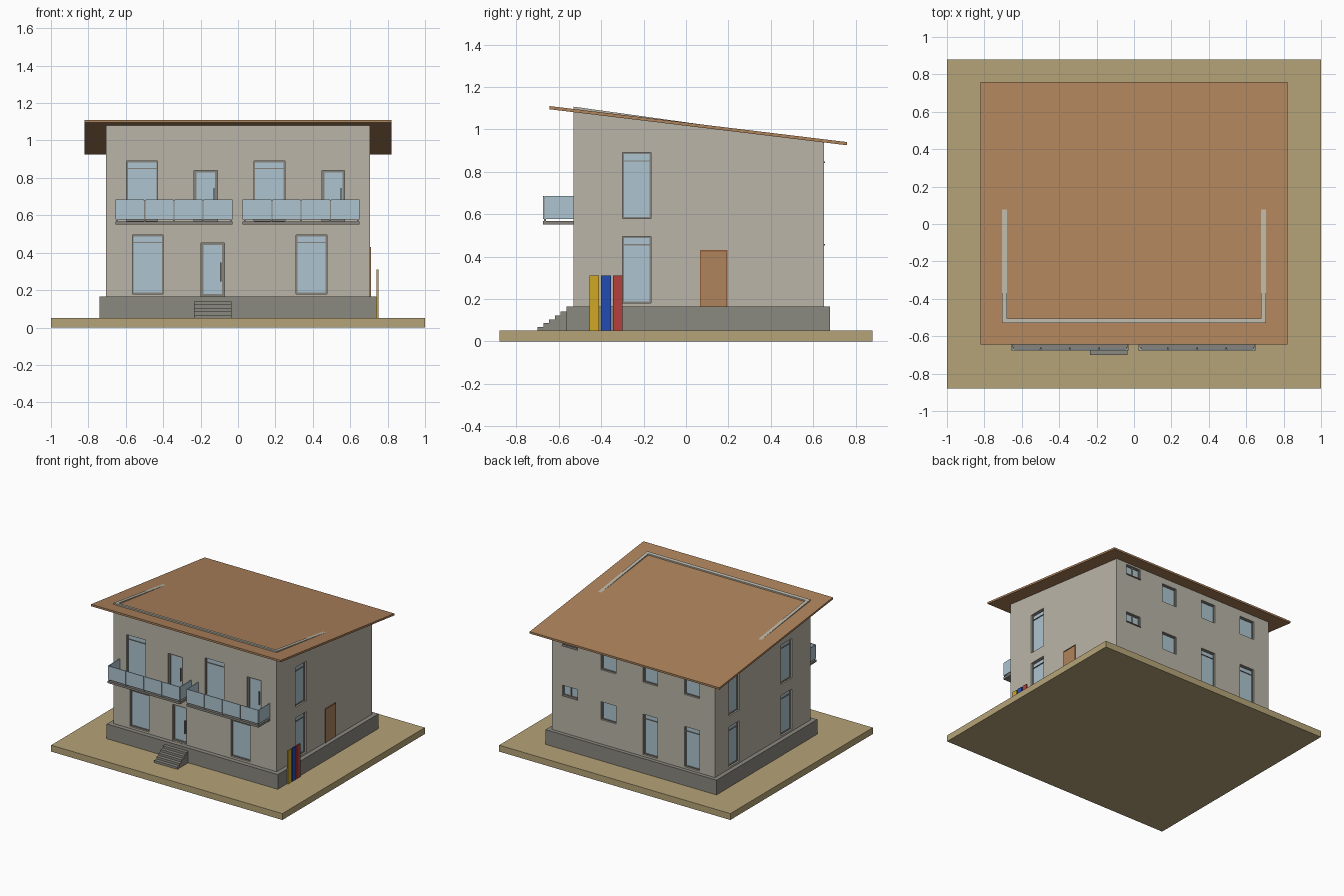
import bpy, bmesh
from mathutils import Matrix, Vector

if "Cube" in bpy.data.objects:
    bpy.data.objects.remove(bpy.data.objects["Cube"])


def mat(name, r, g, b):
    lin = [((c / 255 + 0.055) / 1.055) ** 2.4 for c in (r, g, b)]
    m = bpy.data.materials.new(name)
    m.diffuse_color = (*lin, 1)
    m.use_nodes = True
    m.node_tree.nodes["Principled BSDF"].inputs["Base Color"].default_value = m.diffuse_color
    return m


WALL = mat("warm_grey_plaster", 186, 181, 167)
PLINTH = mat("concrete_grey", 138, 136, 128)
SAND = mat("sandy_ground", 182, 164, 120)
WOOD = mat("brown_wood", 174, 131, 92)
GLASS = mat("pale_blue_glass", 174, 197, 208)
FRAME = mat("frame_grey", 135, 132, 126)
YELLOW = mat("yellow", 208, 168, 36)
BLUE = mat("blue", 35, 75, 178)
RED = mat("red", 182, 64, 60)


def finish(bm, name, material):
    me = bpy.data.meshes.new(name)
    bmesh.ops.recalc_face_normals(bm, faces=bm.faces)
    bm.to_mesh(me)
    bm.free()
    ob = bpy.data.objects.new(name, me)
    bpy.context.collection.objects.link(ob)
    if material:
        me.materials.append(material)
    return ob


def boxes(name, material, items):
    """One object from boxes given by two opposite corners."""
    bm = bmesh.new()
    for a, b in items:
        a, b = Vector(a), Vector(b)
        size = [abs(v) for v in (b - a)]
        bmesh.ops.create_cube(bm, size=1, matrix=Matrix.Translation((a + b) / 2) @ Matrix.Diagonal((*size, 1)))
    return finish(bm, name, material)


def prism(name, material, profile, x0, x1):
    """Side profile (y, z) extruded along x."""
    bm = bmesh.new()
    f = bm.faces.new([bm.verts.new((x0, y, z)) for y, z in profile])
    r = bmesh.ops.extrude_face_region(bm, geom=[f])
    for v in r["geom"]:
        if isinstance(v, bmesh.types.BMVert):
            v.co.x = x1
    return finish(bm, name, material)


def on_wall(side, u, d, z):
    """Point at u along a wall, d inwards from its face, height z."""
    return {"front": (u, -0.53 + d, z), "back": (u, 0.65 - d, z),
            "right": (0.706 - d, u, z), "left": (-0.706 + d, u, z)}[side]


def wall_box(side, u0, u1, d0, d1, z0, z1):
    return on_wall(side, u0, d0, z0), on_wall(side, u1, d1, z1)


# Ground, plinth, sloping roof
boxes("ground_slab", SAND, [((-1, -0.88, 0), (1, 0.88, 0.05))])
boxes("plinth", PLINTH, [((-0.74, -0.565, 0.05), (0.74, 0.68, 0.165))])
prism("roof", WOOD, [(-0.645, 1.095), (-0.645, 1.11), (0.76, 0.94), (0.76, 0.925)], -0.82, 0.82)

# Openings: side, u0, u1, z0, z1, kind
LOW, HIGH = (0.18, 0.495), (0.58, 0.89)
openings = []
for u0, u1 in ((-0.565, -0.40), (0.31, 0.475)):
    openings.append(("front", u0, u1, *LOW, "tall"))
for u0, u1 in ((-0.595, -0.43), (0.085, 0.25)):
    openings.append(("front", u0, u1, 0.57, 0.89, "tall"))
for u0, u1 in ((-0.235, -0.11), (0.45, 0.57)):
    openings.append(("front", u0, u1, 0.567, 0.84, "door"))
openings.append(("front", -0.197, -0.073, 0.167, 0.452, "door"))
for side, u0, u1 in (("right", -0.30, -0.165), ("left", -0.30, -0.165), ("left", 0.35, 0.48)):
    for z0, z1 in (LOW, HIGH):
        openings.append((side, u0, u1, z0, z1, "tall"))
for u0, u1, low in ((-0.57, -0.44, 0.18), (-0.21, -0.085, 0.18), (0.15, 0.28, 0.355)):
    openings.append(("back", u0, u1, low, 0.495, "tall" if low < 0.3 else "plain"))
    openings.append(("back", u0, u1, 0.745, 0.89, "plain"))
for z in (0.455, 0.845):
    openings.append(("back", 0.485, 0.615, z, z + 0.08, "double"))

# Wall shell, hollowed and cut
walls = prism("walls", WALL, [(-0.53, 0.16), (-0.53, 1.107), (0.65, 0.943), (0.65, 0.16)], -0.706, 0.706)
cutters = [boxes("interior_cutter", None, [((-0.68, -0.504, 0.1), (0.68, 0.624, 1.3))]),
           boxes("opening_cutter", None, [wall_box(s, a, b, -0.02, 0.05, z0, z1) for s, a, b, z0, z1, k in openings])]
for c in cutters:
    c.hide_render = True
    c.display_type = "WIRE"
    m = walls.modifiers.new(c.name, "BOOLEAN")
    m.operation, m.solver, m.object = "DIFFERENCE", "EXACT", c

# Panes and frames set back in the openings
panes, frames = [], []
for s, a, b, z0, z1, kind in openings:
    w = 0.012 if kind == "door" else 0.007
    panes.append(wall_box(s, a, b, 0.018, 0.024, z0, z1))
    bars = [(a, a + w, z0, z1), (b - w, b, z0, z1), (a, b, z0, z0 + w), (a, b, z1 - w, z1)]
    if kind == "tall":
        bars.append((a, b, z1 - 0.042, z1 - 0.037))
    if kind == "double":
        mid = (a + b) / 2
        bars.append((mid - 0.005, mid + 0.005, z0, z1))
        frames.append(wall_box(s, a, b, -0.007, 0.02, z0 - 0.004, z0 + 0.003))
    frames += [wall_box(s, p, q, 0.012, 0.022, r, t) for p, q, r, t in bars]
    if kind == "door":
        frames.append(wall_box(s, b - 0.022, b - 0.016, 0.0, 0.012, z0 + 0.08, z0 + 0.18))
boxes("window_panes", GLASS, panes)
boxes("window_frames", FRAME, frames)

# Side door with trim
boxes("side_door", WOOD, [wall_box("right", 0.065, 0.195, -0.004, 0.01, 0.165, 0.43)])
boxes("side_door_trim", mat("dark_wood", 140, 92, 55),
      [wall_box("right", p, q, -0.006, 0.01, r, t) for p, q, r, t in
       ((0.065, 0.071, 0.165, 0.43), (0.189, 0.195, 0.165, 0.43), (0.065, 0.195, 0.423, 0.43))])

# Two balconies: slab, posts and glass panels
slabs, posts, panels = [], [], []
for x0, x1 in ((-0.655, -0.03), (0.025, 0.65)):
    slabs.append(((x0, -0.675, 0.55), (x1, -0.52, 0.567)))
    step = (x1 - x0) / 4
    for i in range(4):
        l = x0 + i * step
        panels.append(((l + 0.003, -0.675, 0.578), (l + step - 0.003, -0.669, 0.685)))
    for i in range(5):
        p = min(max(x0 + i * step, x0 + 0.01), x1 - 0.01)
        posts.append(((p - 0.004, -0.669, 0.565), (p + 0.004, -0.661, 0.68)))
    for x, d in ((x0, 0.006), (x1, -0.006)):
        panels.append(((x, -0.668, 0.578), (x + d, -0.53, 0.685)))
boxes("balcony_slabs", FRAME, slabs)
boxes("balcony_posts", FRAME, posts)
boxes("balcony_glass", GLASS, panels)

# Front steps
boxes("front_steps", PLINTH, [((-0.235, -0.70 + i * 0.027, 0.045), (-0.035, -0.55, 0.068 + i * 0.018)) for i in range(5)])

# Coloured boards beside the house
for name, m, y in (("yellow_board", YELLOW, -0.455), ("blue_board", BLUE, -0.40), ("red_board", RED, -0.345)):
    boxes(name, m, [((0.741, y, 0.05), (0.75, y + 0.045, 0.31))])
